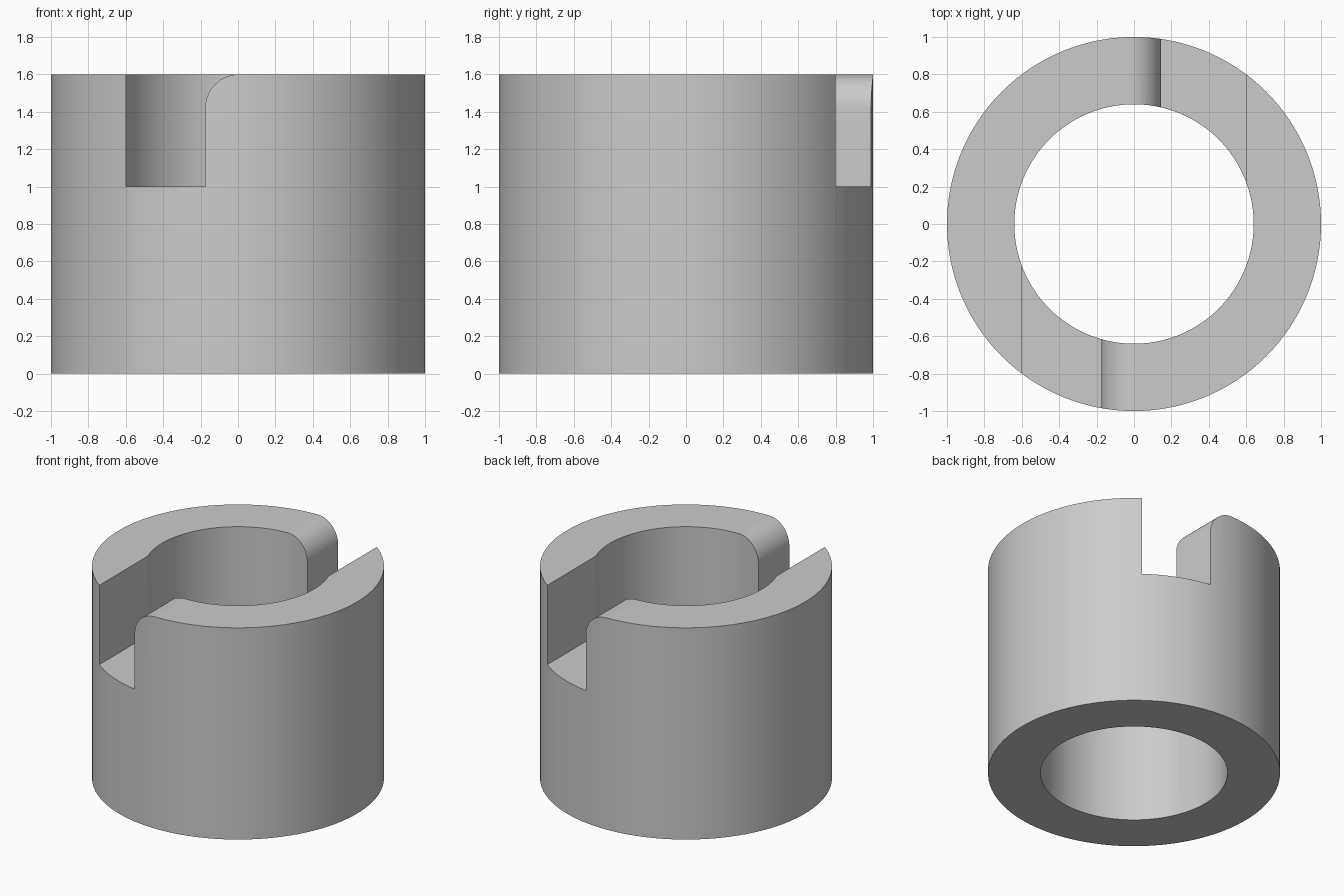
import bpy, bmesh, math

HEIGHT, OUTER, BORE = 1.6, 1.0, 0.64
SLOT_FLOOR, SLOT_SIDE, ROUND = 1.0, -0.6, 0.18
SEGMENTS = 128

if "Cube" in bpy.data.objects:
    bpy.data.objects.remove(bpy.data.objects["Cube"])

metal = bpy.data.materials.new("grey metal")
metal.use_nodes = True
grey = (0.6, 0.6, 0.6, 1)
metal.diffuse_color = grey
metal.node_tree.nodes["Principled BSDF"].inputs["Base Color"].default_value = grey


def make_object(name, bm):
    bmesh.ops.recalc_face_normals(bm, faces=bm.faces)
    mesh = bpy.data.meshes.new(name)
    bm.to_mesh(mesh)
    bm.free()
    mesh.materials.append(metal)
    obj = bpy.data.objects.new(name, mesh)
    bpy.context.collection.objects.link(obj)
    return obj


def make_collar():
    """Spin a rectangular wall section round the upright axis."""
    bm = bmesh.new()
    corners = [(BORE, 0), (OUTER, 0), (OUTER, HEIGHT), (BORE, HEIGHT)]
    verts = [bm.verts.new((r, 0, z)) for r, z in corners]
    edges = [bm.edges.new((verts[i], verts[(i + 1) % 4])) for i in range(4)]
    bmesh.ops.spin(bm, geom=verts + edges, cent=(0, 0, 0), axis=(0, 0, 1),
                   angle=math.tau, steps=SEGMENTS, use_merge=True)
    bmesh.ops.remove_doubles(bm, verts=bm.verts, dist=0.0001)
    return make_object("slotted_collar", bm)


def make_slot_cutter(name, wall, turn):
    """Slot with one plain side and one side rounded over at the rim."""
    top = HEIGHT + 0.2
    profile = [(SLOT_SIDE, SLOT_FLOOR), (wall, SLOT_FLOOR)]
    for i in range(17):
        a = math.pi / 2 * i / 16
        profile.append((wall + ROUND * (1 - math.cos(a)),
                        HEIGHT - ROUND * (1 - math.sin(a))))
    profile += [(wall + ROUND, top), (SLOT_SIDE, top)]
    bm = bmesh.new()
    face = bm.faces.new([bm.verts.new((x, -1.2, z)) for x, z in profile])
    out = bmesh.ops.extrude_face_region(bm, geom=[face])
    moved = [v for v in out["geom"] if isinstance(v, bmesh.types.BMVert)]
    bmesh.ops.translate(bm, verts=moved, vec=(0, 1.2, 0))
    cutter = make_object(name, bm)
    cutter.rotation_euler.z = turn
    return cutter


# Collar with a slot at the front and one turned to the back
collar = make_collar()
cutters = [make_slot_cutter("front_slot_cutter", -0.175, 0),
           make_slot_cutter("back_slot_cutter", -0.145, math.pi)]
bpy.context.view_layer.objects.active = collar
collar.select_set(True)
for cutter in cutters:
    cut = collar.modifiers.new(cutter.name, "BOOLEAN")
    cut.operation, cut.solver, cut.object = "DIFFERENCE", "EXACT", cutter
    bpy.ops.object.modifier_apply(modifier=cut.name)
    bpy.data.objects.remove(cutter)

bpy.ops.object.select_all(action="DESELECT")
collar.select_set(True)
bpy.ops.object.shade_smooth_by_angle(angle=math.radians(30))
